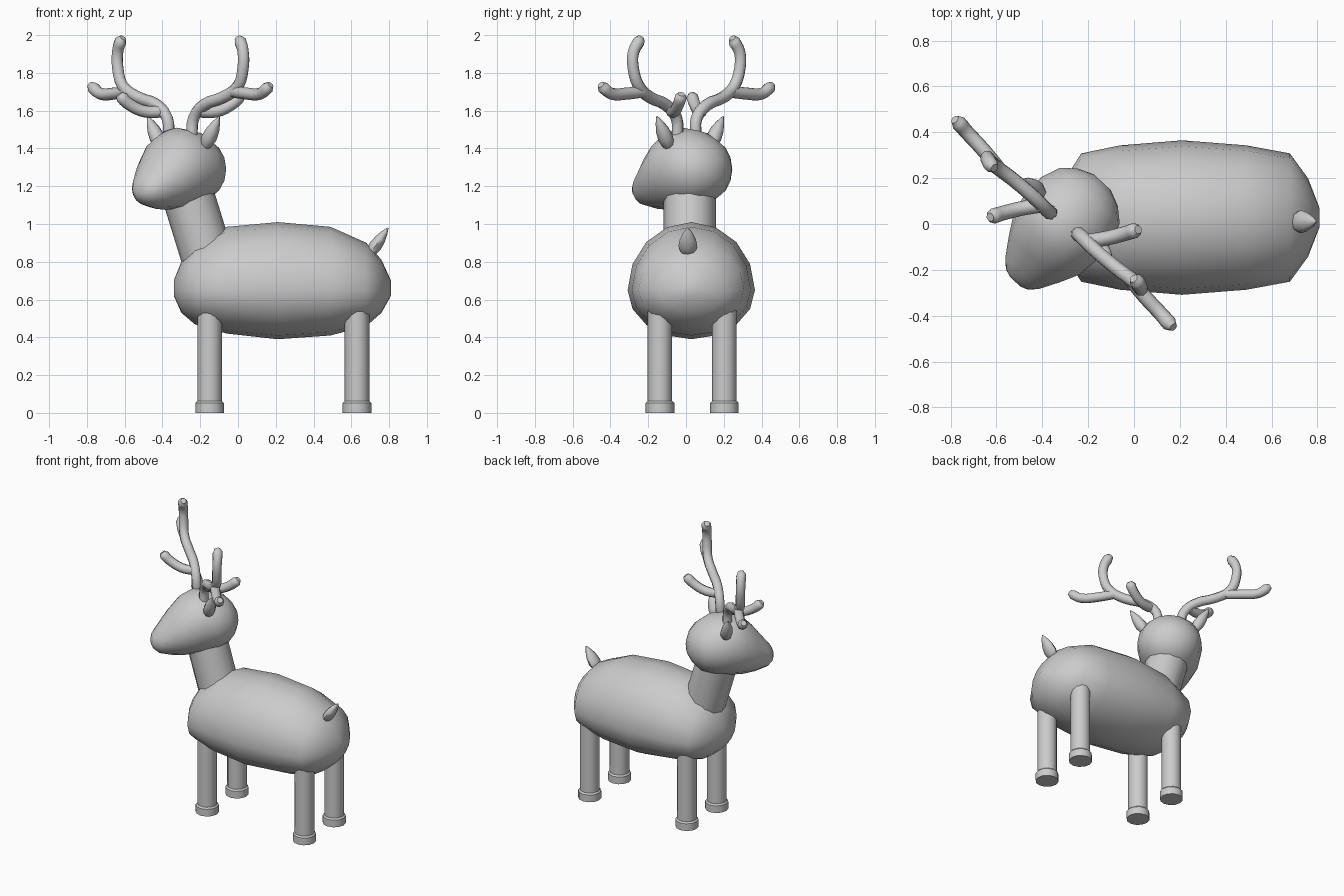
import bpy, bmesh, math
from mathutils import Vector as V

if "Cube" in bpy.data.objects:
    bpy.data.objects.remove(bpy.data.objects["Cube"])

Z = V((0, 0, 1))
HEAD = V((-0.305, 0.003, 0))          # head pivot; the head is turned sideways
FWD = V((-0.68, -0.733, 0)).normalized()
LAT = V((0.733, -0.68, 0)).normalized()


def finish(ob, angle=60):
    bpy.ops.object.select_all(action='DESELECT')
    ob.select_set(True)
    bpy.context.view_layer.objects.active = ob
    bpy.ops.object.shade_smooth_by_angle(angle=math.radians(angle))
    return ob


def loft(name, rings, u, v, sides=16, angle=60):
    """rings: (centre, half width along u, reach along +v, reach along -v)"""
    bm = bmesh.new()
    prev = None
    for i, (c, hu, up, dn) in enumerate(rings):
        ring = []
        for k in range(sides):
            a = 2 * math.pi * k / sides
            s = math.sin(a)
            ring.append(bm.verts.new(c + u * hu * math.cos(a) + v * s * (up if s > 0 else dn)))
        if prev:
            for k in range(sides):
                n = (k + 1) % sides
                bm.faces.new((prev[k], prev[n], ring[n], ring[k]))
        if i in (0, len(rings) - 1):
            bm.faces.new(ring)
        prev = ring
    bmesh.ops.recalc_face_normals(bm, faces=bm.faces)
    me = bpy.data.meshes.new(name)
    bm.to_mesh(me)
    bm.free()
    ob = bpy.data.objects.new(name, me)
    bpy.context.collection.objects.link(ob)
    return finish(ob, angle)


def tube(name, paths, radius):
    """Round branches with tapered ends, joined in one object"""
    cu = bpy.data.curves.new(name, 'CURVE')
    cu.dimensions = '3D'
    cu.bevel_depth = radius
    cu.bevel_resolution = 2
    cu.use_fill_caps = True
    cu.resolution_u = 3
    for pts in paths:
        sp = cu.splines.new('BEZIER')
        sp.bezier_points.add(len(pts) - 1)
        for p, co in zip(sp.bezier_points, pts):
            p.co = co
            p.handle_left_type = p.handle_right_type = 'AUTO'
        tip, before = sp.bezier_points[-1], sp.bezier_points[-2]
        tip.radius = 0.6
        before.radius = 1.05
    ob = bpy.data.objects.new(name, cu)
    bpy.context.collection.objects.link(ob)
    bpy.ops.object.select_all(action='DESELECT')
    ob.select_set(True)
    bpy.context.view_layer.objects.active = ob
    bpy.ops.object.convert(target='MESH')
    return finish(bpy.context.object)


# body
body = [(-.34, .04, .70, .62), (-.30, .17, .80, .53), (-.23, .28, .89, .47),
        (-.06, .315, .985, .42), (.21, .337, 1.01, .39), (.49, .315, .985, .41),
        (.68, .28, .90, .46), (.76, .17, .81, .53), (.81, .04, .70, .62)]
loft("body", [(V((x, .028, .65)), w, t - .65, .65 - b) for x, w, t, b in body], V((0, 1, 0)), Z)

# head: (forward, half width, top, bottom)
head = [(-.245, .05, 1.34, 1.24), (-.215, .12, 1.40, 1.18), (-.165, .178, 1.45, 1.13),
        (-.08, .21, 1.495, 1.095), (.03, .212, 1.51, 1.08), (.12, .195, 1.47, 1.075),
        (.2, .152, 1.39, 1.08), (.285, .10, 1.28, 1.10), (.32, .065, 1.235, 1.13),
        (.332, .03, 1.205, 1.155)]
rings = []
for f, w, t, b in head:
    m = (t + b) / 2
    rings.append((HEAD + FWD * f + LAT * .015 * max(0, f / .3) + Z * m, w, t - m, m - b))
loft("head", rings, LAT, Z)

# neck
a, b = V((-.285, .02, 1.22)), V((-.14, .02, .75))
ax = (a - b).normalized()
loft("neck", [(b, .138, .138, .138), (a, .138, .138, .138)],
     V((0, 1, 0)), ax.cross(V((0, 1, 0))), 12, 40)

# legs and hooves
for xn, x in (("front", -.15), ("hind", .63)):
    for yn, y in (("left", -.138), ("right", .203)):
        for part, prof in (("leg", [(.03, .065), (.62, .065)]),
                           ("hoof", [(0, .076), (.052, .076), (.062, .066)])):
            loft(f"{xn}_{yn}_{part}", [(V((x, y, z)), r, r, r) for z, r in prof],
                 V((1, 0, 0)), V((0, 1, 0)), 12, 40)


# teardrop shape for ears and tail
def teardrop(name, base, tip, u, hu, hv):
    d = tip - base
    v = d.cross(u).normalized()
    prof = [(0, .4), (.15, .8), (.35, 1), (.6, .85), (.82, .5), (1, .08)]
    loft(name, [(base + d * t, hu * s, hv * s, hv * s) for t, s in prof], u, v, 8)


for n, s in (("right_ear", 1), ("left_ear", -1)):
    teardrop(n, HEAD + LAT * s * .15 - FWD * .02 + Z * 1.395,
             HEAD + LAT * s * .258 - FWD * .025 + Z * 1.57, FWD, .042, .04)
teardrop("tail", V((.69, .01, .83)), V((.795, .01, .98)), V((0, 1, 0)), .05, .034)

# antlers: the second is the first turned half way round
stem = [(-.245, -.045, 1.47), (-.235, -.05, 1.56), (-.18, -.105, 1.63), (-.08, -.19, 1.67),
        (0, -.25, 1.73), (.027, -.28, 1.83), (.027, -.278, 1.91), (.012, -.25, 1.965),
        (-.002, -.238, 1.985)]
branch = [(-.02, -.235, 1.70), (.05, -.32, 1.69), (.12, -.395, 1.69), (.155, -.435, 1.72),
          (.172, -.45, 1.738)]
tine = [(-.2, -.075, 1.595), (-.12, -.062, 1.595), (-.04, -.042, 1.63), (.005, -.028, 1.67),
        (.018, -.024, 1.688)]
paths = [[V(p) for p in q] for q in (stem, branch, tine)]
tube("right_antler", paths, .032)
tube("left_antler", [[V((2 * HEAD.x - p.x, 2 * HEAD.y - p.y, p.z)) for p in q] for q in paths], .032)
